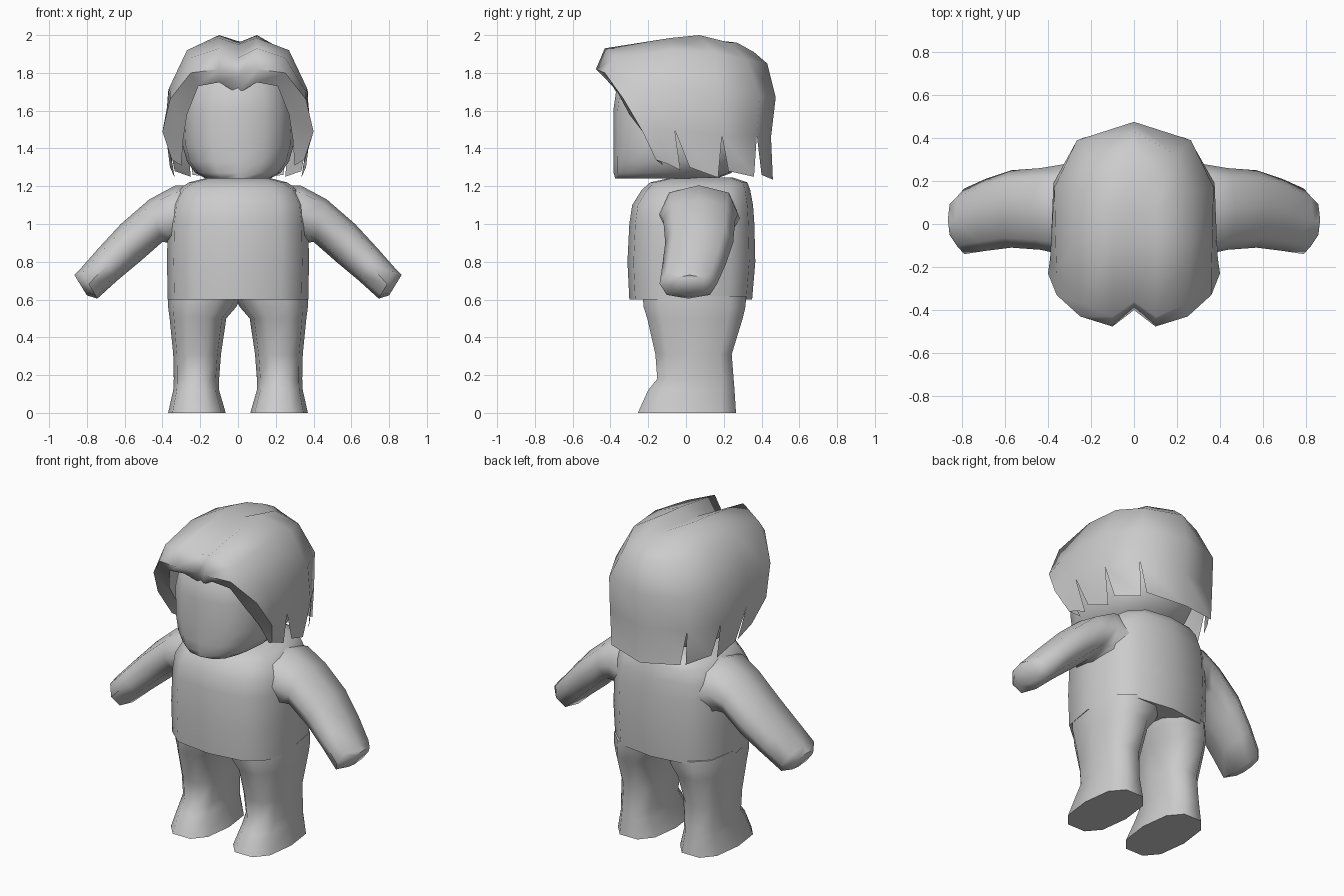
import bpy, bmesh, math
from mathutils import Vector

if "Cube" in bpy.data.objects:
    bpy.data.objects.remove(bpy.data.objects["Cube"])

# single clay colour
clay = bpy.data.materials.new("clay_grey")
clay.use_nodes = True
clay.diffuse_color = (0.6, 0.6, 0.6, 1)
clay.node_tree.nodes["Principled BSDF"].inputs["Base Color"].default_value = (0.6, 0.6, 0.6, 1)


def finish(name, bm, angle=60):
    bmesh.ops.remove_doubles(bm, verts=bm.verts, dist=0.0005)
    bmesh.ops.recalc_face_normals(bm, faces=bm.faces)
    mesh = bpy.data.meshes.new(name)
    bm.to_mesh(mesh)
    bm.free()
    mesh.materials.append(clay)
    ob = bpy.data.objects.new(name, mesh)
    bpy.context.collection.objects.link(ob)
    bpy.ops.object.select_all(action="DESELECT")
    bpy.context.view_layer.objects.active = ob
    ob.select_set(True)
    bpy.ops.object.shade_smooth_by_angle(angle=math.radians(angle))
    return ob


def ring(centre, a, b, n, power):
    """Rounded-square ring spanned by the half axes a and b."""
    pts = []
    for i in range(n):
        t = 2 * math.pi * i / n
        c, s = math.cos(t), math.sin(t)
        pts.append(Vector(centre) + Vector(a) * math.copysign(abs(c) ** (2 / power), c)
                   + Vector(b) * math.copysign(abs(s) ** (2 / power), s))
    return pts


def loft(name, rings, angle=60):
    bm = bmesh.new()
    rows = [[bm.verts.new(p) for p in r] for r in rings]
    n = len(rows[0])
    for r0, r1 in zip(rows, rows[1:]):
        for i in range(n):
            j = (i + 1) % n
            bm.faces.new((r0[i], r0[j], r1[j], r1[i]))
    bm.faces.new(rows[0])
    bm.faces.new(rows[-1])
    return finish(name, bm, angle)


def level(z, x0, x1, y0, y1, n, power):
    return ring(((x0 + x1) / 2, (y0 + y1) / 2, z), ((x1 - x0) / 2, 0, 0),
                (0, (y1 - y0) / 2, 0), n, power)


# torso: z, half width, front y, back y
torso = [(0.60, .372, -.30, .35), (0.80, .376, -.31, .367), (1.0, .372, -.30, .362),
         (1.10, .36, -.285, .355), (1.18, .32, -.235, .34), (1.22, .26, -.19, .325),
         (1.245, .16, -.08, .25)]
loft("torso", [level(z, -h, h, f, b, 12, 2.9) for z, h, f, b in torso])

# head: rounded box with a flat chin
head = [(1.24, .17, -.375, .16), (1.27, .225, -.383, .24), (1.33, .27, -.385, .31),
        (1.42, .295, -.385, .36), (1.6, .30, -.385, .38), (1.74, .27, -.365, .35),
        (1.84, .18, -.28, .28)]
loft("head", [level(z, -h, h, f, b, 16, 2.6) for z, h, f, b in head])

# legs: z, inner x, outer x, front y, back y
leg = [(0, .065, .37, -.265, .275), (.12, .10, .343, -.21, .266), (.18, .10, .34, -.16, .26),
       (.31, .09, .343, -.17, .25), (.5, .062, .362, -.215, .31), (.56, .01, .37, -.235, .325),
       (.62, -.02, .37, -.24, .33)]
# arms: upper x, z, lower x, z, front y, back y
arm = [(.24, 1.20, .28, .84, -.15, .29), (.33, 1.205, .36, .90, -.14, .275),
       (.47, 1.13, .40, .905, -.12, .26), (.62, 1.0, .52, .80, -.11, .25),
       (.74, .87, .64, .70, -.125, .21), (.835, .762, .745, .605, -.14, .165),
       (.866, .73, .80, .622, -.075, .115)]
for side, sx in (("left", 1), ("right", -1)):
    loft(side + "_leg", [level(z, *sorted((sx * i, sx * o)), f, b, 10, 2.6)
                         for z, i, o, f, b in leg])
    loft(side + "_arm", [ring((sx * (ux + lx) / 2, (f + b) / 2, (uz + lz) / 2),
                              (sx * (ux - lx) / 2, 0, (uz - lz) / 2),
                              (0, (b - f) / 2, 0), 8, 2.4)
                         for ux, uz, lx, lz, f, b in arm])

# hair: strips from the parting down to the side, running from fringe to nape
strips = [
    [(0, -.35, 1.69), (.1, -.40, 1.75), (.21, -.38, 1.73), (.27, -.30, 1.58), (.29, -.20, 1.45)],
    [(0, -.40, 1.78), (.1, -.477, 1.82), (.25, -.43, 1.80), (.36, -.33, 1.66), (.40, -.23, 1.49)],
    [(0, -.36, 1.88), (.1, -.43, 1.93), (.25, -.37, 1.88), (.36, -.23, 1.70), (.39, -.16, 1.50)],
    [(0, -.08, 1.95), (.1, -.08, 1.985), (.27, -.08, 1.92), (.365, -.08, 1.72), (.385, -.06, 1.50)],
    [(0, .06, 1.96), (.1, .07, 2.0), (.26, .15, 1.91), (.37, .17, 1.70), (.375, .19, 1.47)],
    [(0, .20, 1.968), (.1, .23, 1.96), (.2, .32, 1.87), (.265, .39, 1.68), (.27, .375, 1.47)],
    [(0, .27, 1.96), (0, .36, 1.91), (0, .43, 1.85), (0, .475, 1.67), (0, .45, 1.46)],
]
# lock ends below each pair of strips, with gaps between the locks
locks = [((.30, -.12, 1.31), (.35, -.16, 1.34)), ((.35, -.16, 1.34), (.35, -.10, 1.32)),
         ((.35, -.10, 1.32), (.34, -.03, 1.285)), ((.36, .02, 1.30), (.335, .17, 1.245)),
         ((.335, .225, 1.28), (.25, .36, 1.25)), ((.24, .40, 1.26), (0, .46, 1.235))]
bm = bmesh.new()
for sx in (1, -1):
    def vert(p):
        return bm.verts.new((sx * p[0], p[1], p[2]))
    for k, (s0, s1) in enumerate(zip(strips, strips[1:])):
        a = list(s0) + [locks[k][0]]
        b = list(s1) + [locks[k][1]]
        for r in range(5):
            quad = [a[r], a[r + 1], b[r + 1], b[r]]
            quad = [p for i, p in enumerate(quad) if p not in quad[:i]]
            bm.faces.new([vert(p) for p in (quad if sx > 0 else quad[::-1])])
finish("hair", bm, 70)
